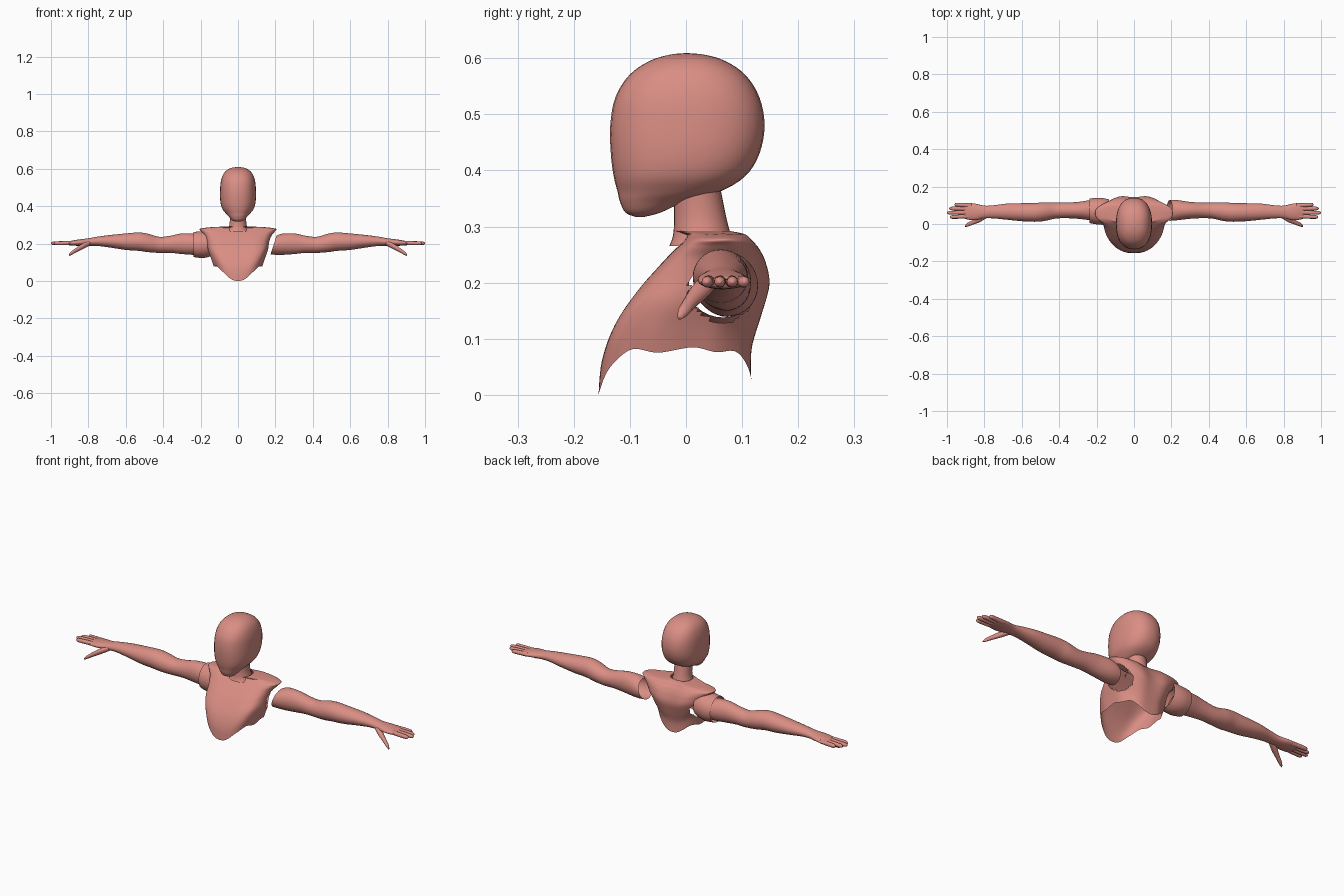
import bpy
import bmesh
from math import sin, cos, pi, copysign
from mathutils import Vector

cube = bpy.data.objects.get("Cube")
if cube:
    bpy.data.objects.remove(cube, do_unlink=True)

SKIN = bpy.data.materials.new("salmon_skin")
SKIN.use_nodes = True
COLOUR = (0.70, 0.27, 0.23, 1)
SKIN.diffuse_color = COLOUR
SKIN.node_tree.nodes["Principled BSDF"].inputs["Base Color"].default_value = COLOUR


def smooth_rows(rows, steps):
    """Catmull-Rom interpolation between profile rows."""
    out = []
    last = len(rows) - 1
    for i in range(last):
        p = [Vector(rows[min(max(k, 0), last)]) for k in range(i - 1, i + 3)]
        for s in range(steps):
            t = s / steps
            out.append(0.5 * (2 * p[1] + (p[2] - p[0]) * t
                              + (2 * p[0] - 5 * p[1] + 4 * p[2] - p[3]) * t ** 2
                              + (3 * p[1] - p[0] - 3 * p[2] + p[3]) * t ** 3))
    out.append(Vector(rows[last]))
    return out


def power(v, e):
    return copysign(abs(v) ** e, v)


def loft(name, rows, place, sides=32, steps=4, squareness=2.0, caps=(False, False), drop=None):
    """Skin rings; place(row, c, s, angle) gives each ring point."""
    bm = bmesh.new()
    rings = []
    for row in smooth_rows(rows, steps):
        ring = []
        for k in range(sides):
            a = 2 * pi * k / sides
            c, s = power(cos(a), 2 / squareness), power(sin(a), 2 / squareness)
            ring.append(bm.verts.new(place(row, c, s, a)))
        rings.append(ring)
    for lower, upper in zip(rings, rings[1:]):
        for k in range(sides):
            n = (k + 1) % sides
            bm.faces.new((lower[k], lower[n], upper[n], upper[k]))
    for ring, cap in zip((rings[0], rings[-1]), caps):
        if cap:
            bm.faces.new(ring)
    bmesh.ops.recalc_face_normals(bm, faces=bm.faces)
    if drop:
        gone = [f for f in bm.faces if drop(f.calc_center_median())]
        bmesh.ops.delete(bm, geom=gone, context='FACES')
    mesh = bpy.data.meshes.new(name)
    bm.to_mesh(mesh)
    bm.free()
    mesh.materials.append(SKIN)
    for poly in mesh.polygons:
        poly.use_smooth = True
    obj = bpy.data.objects.new(name, mesh)
    bpy.context.collection.objects.link(obj)
    return obj


def upright(row, c, s, a):
    """Row: height, front y, back y, half width."""
    z, front, back, w = row
    return (w * c, (front + back) / 2 + (back - front) / 2 * s, z)


# Head: flat-sided egg with a narrow chin
loft("head", [
    (0.317, -0.09, -0.075, 0.012), (0.325, -0.108, -0.045, 0.032),
    (0.345, -0.118, 0.0, 0.05), (0.362, -0.122, 0.06, 0.066),
    (0.39, -0.129, 0.106, 0.086), (0.43, -0.134, 0.131, 0.095),
    (0.48, -0.135, 0.14, 0.096), (0.53, -0.126, 0.131, 0.092),
    (0.57, -0.101, 0.106, 0.079), (0.595, -0.065, 0.07, 0.056),
    (0.606, -0.03, 0.034, 0.029), (0.609, -0.002, 0.004, 0.003),
], upright, squareness=2.35, caps=(True, True))

# Neck
loft("neck", [
    (0.265, -0.03, 0.088, 0.062), (0.285, -0.023, 0.08, 0.05),
    (0.32, -0.021, 0.071, 0.044), (0.375, -0.022, 0.06, 0.046),
], upright)


# Torso: open shell with a ragged hem and arm holes
def torso_point(row, c, s, a):
    x, y, z = upright(row, c, s, a)
    t = sin(a)
    dip = abs(t) ** 5 if t < 0 else 0.65 * t ** 8
    hem = 0.08 * (1 - dip) + 0.005 * sin(9 * a) * cos(a) ** 2
    z = hem + z * (1 - hem / 0.292)
    # dent down the spine
    y -= 0.012 * max(t, 0) ** 40 * min(1, z / 0.2)
    return (x, y, z)


def arm_hole(p):
    return abs(p.x) > 0.1 and ((p.y - 0.065) / 0.058) ** 2 + ((p.z - 0.19) / 0.06) ** 2 < 1


loft("torso", [
    (0.0, -0.156, 0.118, 0.13), (0.06, -0.15, 0.122, 0.145),
    (0.12, -0.129, 0.14, 0.16), (0.18, -0.09, 0.155, 0.168),
    (0.225, -0.052, 0.148, 0.18), (0.255, -0.024, 0.135, 0.198),
    (0.272, -0.006, 0.122, 0.206), (0.283, 0.002, 0.112, 0.165),
    (0.288, -0.008, 0.1, 0.11), (0.292, -0.02, 0.082, 0.055),
], torso_point, sides=96, steps=6, squareness=2.4, drop=arm_hole)


def along_x(row, c, s, a):
    """Row: x, centre y, centre z, radius y, radius z."""
    x, y, z, ry, rz = row
    return (x, y + ry * c, z + rz * s)


# Shoulder sleeve on the right side only
loft("right_shoulder_sleeve", [
    (-0.135, 0.066, 0.2, 0.066, 0.062), (-0.165, 0.067, 0.197, 0.071, 0.071),
    (-0.2, 0.069, 0.194, 0.071, 0.071), (-0.238, 0.07, 0.195, 0.065, 0.067),
], along_x)

ARM = [
    (0.19, 0.072, 0.192, 0.055, 0.05), (0.23, 0.074, 0.196, 0.054, 0.057),
    (0.3, 0.073, 0.199, 0.045, 0.055), (0.36, 0.073, 0.196, 0.042, 0.046),
    (0.42, 0.072, 0.193, 0.043, 0.043), (0.48, 0.066, 0.203, 0.05, 0.049),
    (0.53, 0.062, 0.21, 0.05, 0.049), (0.6, 0.063, 0.21, 0.048, 0.044),
    (0.68, 0.066, 0.212, 0.043, 0.034), (0.75, 0.065, 0.212, 0.035, 0.025),
    (0.8, 0.064, 0.208, 0.034, 0.02), (0.85, 0.065, 0.205, 0.044, 0.017),
    (0.89, 0.068, 0.202, 0.044, 0.013), (0.91, 0.069, 0.201, 0.038, 0.009),
]
# Fingers: centre y, fingertip x
FINGERS = {"index": (0.037, 0.985), "middle": (0.06, 1.0),
           "ring": (0.083, 0.988), "little": (0.104, 0.96)}

for side, label in ((1, "left"), (-1, "right")):
    def limb(row, c, s, a):
        x, y, z = along_x(row, c, s, a)
        # slanted cut at the shoulder end
        x += 0.016 * s * max(0, 1 - (row[0] - 0.19) / 0.08)
        return (side * x, y, z)

    def plain(row, c, s, a):
        x, y, z = along_x(row, c, s, a)
        return (side * x, y, z)

    loft(label + "_arm", ARM, limb, caps=(False, True))
    for name, (y, tip) in FINGERS.items():
        root = 0.87
        span = tip - root
        rows = [(root + span * t, 0.068 + (y - 0.068) * (0.85 + 0.15 * t), 0.203 - 0.002 * t, r, r)
                for t, r in ((0, 0.011), (0.35, 0.011), (0.7, 0.0105), (0.92, 0.009), (1, 0.002))]
        loft(label + "_" + name + "_finger", rows, plain, sides=12, caps=(True, True))
    # Thumb
    loft(label + "_thumb", [
        (0.79, 0.045, 0.204, 0.014, 0.013), (0.825, 0.028, 0.188, 0.018, 0.016),
        (0.86, 0.01, 0.168, 0.013, 0.013), (0.89, -0.004, 0.149, 0.01, 0.01),
        (0.903, -0.011, 0.139, 0.004, 0.005),
    ], plain, sides=14, caps=(True, True))
